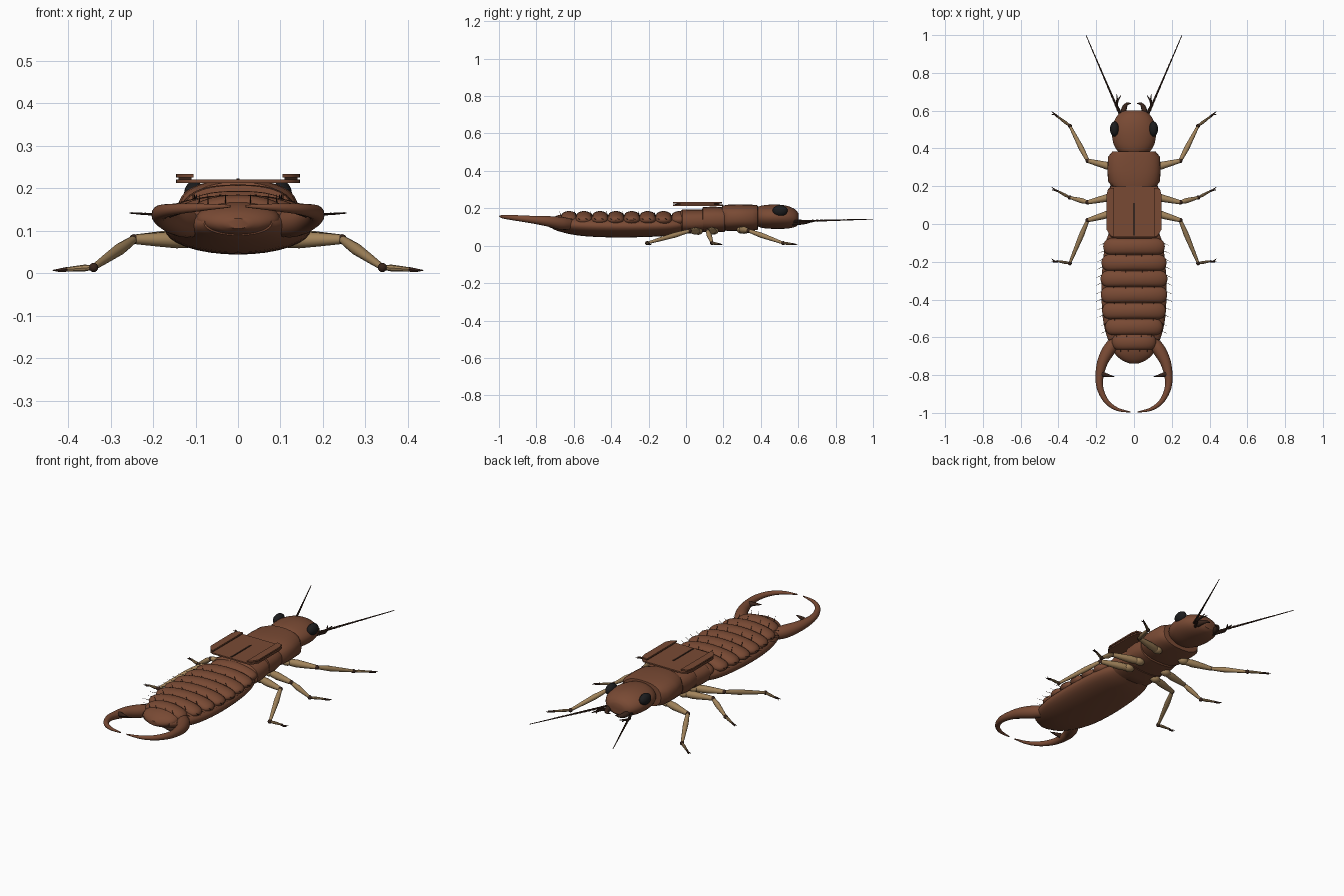
import bpy, bmesh, math
from mathutils import Vector


def material(name, rgb):
    m = bpy.data.materials.new(name)
    m.diffuse_color = (*rgb, 1)
    return m


BROWN = material("chestnut brown", (0.19, 0.068, 0.034))
DARK = material("dark brown", (0.04, 0.018, 0.011))
TAN = material("leg tan", (0.36, 0.23, 0.105))
BLACK = material("eye black", (0.012, 0.012, 0.013))


def finish(name, bm, mat, angle=40):
    bmesh.ops.recalc_face_normals(bm, faces=bm.faces)
    me = bpy.data.meshes.new(name)
    bm.to_mesh(me)
    bm.free()
    me.materials.append(mat)
    ob = bpy.data.objects.new(name, me)
    bpy.context.collection.objects.link(ob)
    bpy.context.view_layer.objects.active = ob
    ob.select_set(True)
    bpy.ops.object.shade_smooth_by_angle(angle=math.radians(angle))
    ob.select_set(False)
    return ob


def skin(bm, rings):
    """Join rings of points into a closed capped surface."""
    vs = [[bm.verts.new(p) for p in r] for r in rings]
    n = len(vs[0])
    for a, b in zip(vs, vs[1:]):
        for i in range(n):
            bm.faces.new((a[i], a[(i + 1) % n], b[(i + 1) % n], b[i]))
    bm.faces.new(vs[0])
    bm.faces.new(vs[-1])


def loft(name, sections, mat, n=32, power=1.0):
    """Oval sections along y: (y, half width, centre z, half height)."""
    def sp(v):
        return math.copysign(abs(v) ** power, v)
    rings = []
    for y, w, z, h in sections:
        angles = [2 * math.pi * i / n for i in range(n)]
        rings.append([(w * sp(math.cos(a)), y, z + h * sp(math.sin(a))) for a in angles])
    bm = bmesh.new()
    skin(bm, rings)
    return finish(name, bm, mat)


def add_tube(bm, path, n=10):
    """Tapered tube through (x, y, z, radius) points."""
    pts = [Vector(p[:3]) for p in path]
    rings = []
    for i, p in enumerate(pts):
        d = (pts[min(i + 1, len(pts) - 1)] - pts[max(i - 1, 0)]).normalized()
        side = d.cross(Vector((0, 0, 1))).normalized()
        up = side.cross(d)
        r = path[i][3]
        rings.append([p + r * (side * math.cos(2 * math.pi * k / n) + up * math.sin(2 * math.pi * k / n))
                      for k in range(n)])
    skin(bm, rings)


def tubes(name, paths, mat, s=1, n=10):
    bm = bmesh.new()
    for path in paths:
        add_tube(bm, [(s * x, y, z, r) for x, y, z, r in path], n)
    return finish(name, bm, mat)


def smooth_path(path, steps=5):
    """Catmull-Rom subdivision of a short control path."""
    p = [Vector(q) for q in path]
    p = [2 * p[0] - p[1]] + p + [2 * p[-1] - p[-2]]
    out = []
    for a, b, c, d in zip(p, p[1:], p[2:], p[3:]):
        for k in range(steps):
            t = k / steps
            out.append(0.5 * (2 * b + (c - a) * t + (2 * a - 5 * b + 4 * c - d) * t * t
                              + (3 * b - a - 3 * c + d) * t ** 3))
    return [tuple(q) for q in out + [p[-2]]]


def ball(name, centre, radii, mat, u=24, v=14):
    bm = bmesh.new()
    bmesh.ops.create_uvsphere(bm, u_segments=u, v_segments=v, radius=1)
    bmesh.ops.scale(bm, vec=radii, verts=bm.verts)
    bmesh.ops.translate(bm, vec=centre, verts=bm.verts)
    return finish(name, bm, mat)


def plate(name, outline, z0, z1, mat, s=1):
    bm = bmesh.new()
    skin(bm, [[(s * x, y, z) for x, y in outline] for z in (z0, z1)])
    return finish(name, bm, mat)


# Head, neck and thorax
loft("head", smooth_path([(0.365, 0.06, 0.155, 0.04), (0.39, 0.09, 0.155, 0.055), (0.43, 0.11, 0.155, 0.063),
                          (0.49, 0.117, 0.155, 0.065), (0.545, 0.105, 0.152, 0.06), (0.585, 0.078, 0.147, 0.046),
                          (0.602, 0.045, 0.143, 0.028)], 3), BROWN)
loft("pronotum", [(0.385, 0.09, 0.15, 0.055), (0.383, 0.115, 0.15, 0.066), (0.355, 0.138, 0.15, 0.069),
                  (0.28, 0.141, 0.15, 0.07), (0.225, 0.137, 0.149, 0.07), (0.195, 0.115, 0.148, 0.066),
                  (0.185, 0.08, 0.148, 0.05)], BROWN, power=0.8)
loft("middle_thorax", [(0.215, 0.1, 0.14, 0.055), (0.205, 0.125, 0.14, 0.066), (0.15, 0.135, 0.14, 0.069),
                       (0.09, 0.13, 0.14, 0.067), (0.085, 0.1, 0.14, 0.05)], BROWN, power=0.8)
loft("rear_thorax", [(0.1, 0.11, 0.132, 0.05), (0.09, 0.128, 0.132, 0.062), (0.03, 0.135, 0.13, 0.064),
                     (-0.02, 0.135, 0.13, 0.063), (-0.035, 0.11, 0.13, 0.05)], BROWN, power=0.8)

# Abdomen: smooth belly with overlapping back bands
loft("belly", smooth_path([(0.0, 0.11, 0.115, 0.04), (-0.08, 0.145, 0.108, 0.053), (-0.2, 0.165, 0.105, 0.058),
                           (-0.36, 0.172, 0.104, 0.06), (-0.5, 0.165, 0.106, 0.058), (-0.6, 0.142, 0.11, 0.052),
                           (-0.68, 0.105, 0.115, 0.038), (-0.71, 0.08, 0.117, 0.028)], 3), BROWN)
BANDS = [(-0.035, 0.135), (-0.12, 0.163), (-0.205, 0.172), (-0.29, 0.177), (-0.375, 0.176),
         (-0.46, 0.169), (-0.545, 0.152), (-0.625, 0.118)]
for i, (y, w) in enumerate(BANDS):
    ring = []
    for k in range(11):
        t = -1 + 0.2 * k
        c = math.sqrt(max(0.0, 1 - t * t))
        ring.append((y + 0.045 * t, w - 0.04 * (1 - c), 0.138, 0.018 + 0.029 * c))
    loft(f"back_band_{i + 1}", ring, BROWN)
loft("tail_plate", smooth_path([(-0.65, 0.1, 0.13, 0.04), (-0.69, 0.095, 0.125, 0.036),
                                (-0.72, 0.065, 0.12, 0.026), (-0.738, 0.025, 0.117, 0.012)], 3), BROWN)

# Centre seam of the wing covers
plate("wing_seam", [(-0.004, -0.06), (0.004, -0.06), (0.004, 0.11), (-0.004, 0.11)], 0.219, 0.2235, DARK)

# Legs as (hip, knee, ankle, toe) points
LEGS = {"front": [(0.09, 0.295, 0.085), (0.245, 0.335, 0.08), (0.34, 0.52, 0.014), (0.43, 0.588, 0.007)],
        "middle": [(0.09, 0.15, 0.08), (0.245, 0.115, 0.08), (0.34, 0.14, 0.014), (0.43, 0.188, 0.007)],
        "hind": [(0.09, 0.065, 0.078), (0.245, 0.02, 0.08), (0.34, -0.208, 0.014), (0.43, -0.192, 0.007)]}


def limb(a, b, r0, rm, r1):
    a, b = Vector(a), Vector(b)
    return [(*a.lerp(b, t), r) for t, r in ((0, r0), (0.15, (r0 + rm) / 2), (0.35, rm), (0.7, (rm + r1) / 2), (1, r1))]


for s, side in ((1, "right"), (-1, "left")):
    ball(f"{side}_eye", (s * 0.103, 0.503, 0.187), (0.024, 0.04, 0.03), BLACK)

    # Wing cover with raised outer strip
    plate(f"{side}_wing_cover", [(0.0, -0.07), (0.105, -0.07), (0.125, -0.062), (0.145, -0.03), (0.146, 0.15),
                                 (0.138, 0.185), (0.12, 0.198), (0.0, 0.198)], 0.213, 0.2205, BROWN, s)
    plate(f"{side}_wing_edge", [(0.105, -0.07), (0.125, -0.062), (0.145, -0.03), (0.146, 0.15),
                                (0.138, 0.185), (0.105, 0.192)], 0.2255, 0.2335, BROWN, s)
    plate(f"{side}_wing_hinge", [(0.11, -0.05), (0.14, -0.03), (0.14, 0.15), (0.11, 0.18)], 0.22, 0.226, DARK, s)

    # Pincer and its inner tooth
    pincer = smooth_path([(0.1, -0.62, 0.115, 0.03), (0.135, -0.67, 0.12, 0.034), (0.168, -0.735, 0.13, 0.028),
                          (0.183, -0.81, 0.138, 0.021), (0.178, -0.875, 0.145, 0.017),
                          (0.145, -0.94, 0.151, 0.013), (0.09, -0.98, 0.155, 0.009), (0.018, -0.996, 0.158, 0.003)])
    tubes(f"{side}_pincer", [pincer], BROWN, s, 16)
    tubes(f"{side}_pincer_tooth", [[(0.172, -0.793, 0.142, 0.015), (0.14, -0.802, 0.147, 0.009),
                                    (0.104, -0.808, 0.15, 0.001)]], DARK, s)

    # Antenna, with beaded segments
    a, b = Vector((0.07, 0.57, 0.13)), Vector((0.254, 0.999, 0.142))
    beads = [(*a.lerp(b, k / 36), (0.0075 - 0.0055 * k / 36) * (1 if k % 2 else 0.75)) for k in range(37)]
    tubes(f"{side}_antenna", [beads], DARK, s, 8)

    # Mouthparts: hooked jaw and branched feeler
    tubes(f"{side}_jaw", [smooth_path([(0.055, 0.575, 0.128, 0.018), (0.052, 0.612, 0.126, 0.014),
                                       (0.038, 0.635, 0.126, 0.008), (0.016, 0.638, 0.126, 0.002)], 4)], DARK, s)
    tubes(f"{side}_feeler", [[(0.06, 0.57, 0.115, 0.008), (0.092, 0.625, 0.12, 0.007), (0.088, 0.655, 0.125, 0.006)],
                             [(0.088, 0.65, 0.125, 0.005), (0.092, 0.688, 0.13, 0.002)],
                             [(0.088, 0.65, 0.125, 0.005), (0.07, 0.68, 0.13, 0.002)]], DARK, s, 8)

    for leg, (hip, knee, ankle, toe) in LEGS.items():
        name = f"{side}_{leg}"
        ball(f"{name}_hip", (s * hip[0], hip[1], hip[2]), (0.03, 0.024, 0.02), TAN, 16, 10)
        tubes(f"{name}_thigh", [limb(hip, knee, 0.016, 0.02, 0.011)], TAN, s, 12)
        tubes(f"{name}_shin", [limb(knee, ankle, 0.009, 0.014, 0.007)], TAN, s, 12)
        ball(f"{name}_knee", (s * knee[0], knee[1], knee[2]), (0.012, 0.012, 0.012), DARK, 14, 8)
        ball(f"{name}_ankle", (s * ankle[0], ankle[1], 0.0135), (0.011, 0.011, 0.011), DARK, 14, 8)
        foot = Vector(ankle).lerp(Vector(toe), 0.7)
        tubes(f"{name}_foot", [limb(ankle, foot, 0.005, 0.008, 0.005)], TAN, s, 8)
        tx, ty, tz = toe
        tubes(f"{name}_claws", [[(*foot, 0.006), (tx - 0.012, ty - 0.008, tz, 0.005), (tx + 0.006, ty + dy, tz, 0.001)]
                                for dy in (-0.008, 0.008)], DARK, s, 6)

    # Fine bristles along the edges and tops of the bands
    hairs = []
    for y, w in BANDS[1:]:
        hairs += [[(w - 0.01, y + d, 0.14, 0.0015), (w + 0.025, y + d - 0.015, 0.146, 0.0005)] for d in (-0.02, 0.02)]
        hairs += [[(x * w, y - 0.04, 0.155, 0.002), (x * w, y - 0.052, 0.185, 0.0006)] for x in (0.25, 0.6)]
    tubes(f"{side}_bristles", hairs, DARK, s, 4)
